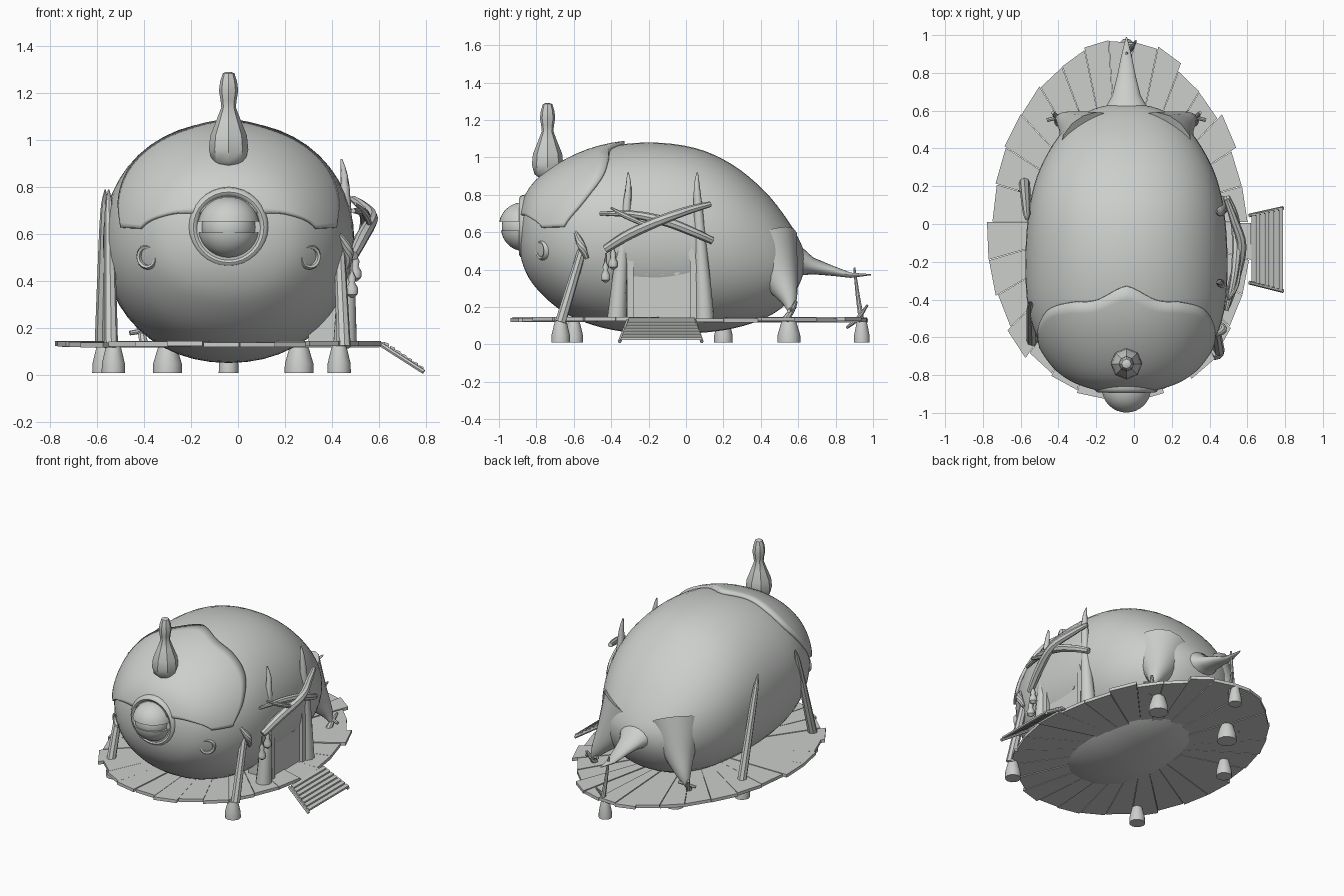
import bpy, bmesh, math, random
from mathutils import Vector, Matrix

random.seed(4)
cube = bpy.data.objects.get("Cube")
if cube:
    bpy.data.objects.remove(cube)

grey = bpy.data.materials.new("pale_grey")
grey.use_nodes = True
COLOUR = (0.6, 0.62, 0.6, 1)
grey.diffuse_color = COLOUR
grey.node_tree.nodes["Principled BSDF"].inputs["Base Color"].default_value = COLOUR
CX = -0.04


def finish(name, bm, smooth=True):
    bmesh.ops.recalc_face_normals(bm, faces=bm.faces)
    mesh = bpy.data.meshes.new(name)
    bm.to_mesh(mesh)
    bm.free()
    obj = bpy.data.objects.new(name, mesh)
    bpy.context.collection.objects.link(obj)
    mesh.materials.append(grey)
    if smooth:
        bpy.ops.object.select_all(action='DESELECT')
        obj.select_set(True)
        bpy.context.view_layer.objects.active = obj
        bpy.ops.object.shade_smooth_by_angle(angle=math.radians(40))
    return obj


def loft(name, rings, closed=True, caps=True):
    bm = bmesh.new()
    rows = [[bm.verts.new(p) for p in ring] for ring in rings]
    n = len(rows[0])
    for a, b in zip(rows, rows[1:]):
        for i in range(n if closed else n - 1):
            j = (i + 1) % n
            bm.faces.new((a[i], a[j], b[j], b[i]))
    if caps:
        bm.faces.new(rows[0])
        bm.faces.new(rows[-1])
    return finish(name, bm)


def spline(rows, s):
    # Catmull-Rom sample of equally spaced rows
    i = min(max(int(s), 0), len(rows) - 2)
    t = s - i
    a, b, c, d = (rows[min(max(k, 0), len(rows) - 1)] for k in range(i - 1, i + 3))
    return [0.5 * (2 * q + (r - p) * t + (2 * p - 5 * q + 4 * r - w) * t * t
                   + (3 * q - p - 3 * r + w) * t ** 3) for p, q, r, w in zip(a, b, c, d)]


def tube(name, points, radii, sides=8, steps=4):
    # Round tapered stick along a smooth path
    data = [(*p, r) for p, r in zip(points, radii)]
    count = (len(data) - 1) * steps
    samples = [spline(data, k / steps) for k in range(count + 1)]
    centres = [Vector(p[:3]) for p in samples]
    rings = []
    for k, c in enumerate(centres):
        d = centres[min(k + 1, count)] - centres[max(k - 1, 0)]
        q = d.to_track_quat('Z', 'Y')
        r = max(samples[k][3], 0.002)
        rings.append([c + q @ Vector((r * math.cos(a), r * math.sin(a), 0))
                      for a in (2 * math.pi * i / sides for i in range(sides))])
    return loft(name, rings)


def lathe(name, profile, place, sides=16):
    rings = [[place @ Vector((r * math.cos(a), r * math.sin(a), z))
              for a in (2 * math.pi * i / sides for i in range(sides))] for r, z in profile]
    return loft(name, rings)


def prism(name, outline, axis):
    # Polygon swept along an axis vector
    bm = bmesh.new()
    face = bm.faces.new([bm.verts.new(p) for p in outline])
    geo = bmesh.ops.extrude_face_region(bm, geom=[face])["geom"]
    bmesh.ops.translate(bm, vec=axis, verts=[v for v in geo if isinstance(v, bmesh.types.BMVert)])
    return finish(name, bm, False)


# Egg-shaped body: y, top, bottom, half width
BODY = [(-.90, .60, .56, .02), (-.87, .74, .42, .19), (-.80, .86, .30, .33), (-.65, .97, .17, .45),
        (-.45, 1.05, .09, .52), (-.20, 1.08, .055, .535), (.05, 1.05, .06, .52), (.25, .96, .085, .475),
        (.42, .82, .14, .39), (.54, .67, .22, .29), (.61, .55, .33, .17), (.64, .47, .43, .03)]


def skin(s, angle, grow=0.0):
    y, top, bottom, half = spline(BODY, s)
    c, n = math.cos(angle), math.sin(angle)
    fat = lambda v: math.copysign(abs(v) ** 0.95, v)
    return Vector((CX + (half + grow) * fat(n), y,
                   (top + bottom) / 2 + ((top - bottom) / 2 + grow) * fat(c)))


loft("body", [[skin(s / 4, math.tau * i / 48) for i in range(48)] for s in range(4 * len(BODY) - 3)])

# Scalloped hood over the forehead: front and back limits by angle
LIMITS = [(.6, 4.5), (.65, 4.2), (.75, 4.15), (1.0, 4.0), (1.6, 3.55), (2.3, 3.0)]
hood_rows = []
for k in range(-30, 31):
    front, back = spline(LIMITS, abs(k) / 6)
    hood_rows.append([skin(front + (back - front) * j / 14, math.radians(k * 2.75), .004) for j in range(15)])
hood = loft("hood", hood_rows, closed=False, caps=False)
shell = hood.modifiers.new("thickness", 'SOLIDIFY')
shell.thickness, shell.offset = 0.026, 0

# Gourd crest
lathe("crest", [(.03, .88), (.07, .91), (.084, .96), (.078, 1.02), (.05, 1.09), (.031, 1.14), (.034, 1.17),
                (.041, 1.21), (.036, 1.25), (.025, 1.285), (.012, 1.29)], Matrix.Translation((CX, -.74, 0)), 8)

# Beak with its round collar
face_out = Matrix.Translation((CX, -.86, .63)) @ Matrix.Rotation(math.radians(90), 4, 'X')
collar = [(.15 + .021 * math.cos(a), .032 * math.sin(a)) for a in (math.tau * k / 12 for k in range(13))]
lathe("beak_collar", collar, face_out, 32)


def ball(name, centre, size, cut=0):
    bm = bmesh.new()
    bmesh.ops.create_uvsphere(bm, u_segments=32, v_segments=20, radius=1)
    if cut:
        level = .02 / size[2]
        geo = bm.verts[:] + bm.edges[:] + bm.faces[:]
        bmesh.ops.bisect_plane(bm, geom=geo, plane_co=(0, 0, cut * level), plane_no=(0, 0, -cut), clear_outer=True)
        bmesh.ops.holes_fill(bm, edges=bm.edges)
    bmesh.ops.transform(bm, matrix=Matrix.Translation(centre) @ Matrix.Diagonal((*size, 1)), verts=bm.verts)
    finish(name, bm)


ball("mouth", (CX, -.87, .63), (.115, .115, .11))
ball("beak_upper", (CX, -.87, .635), (.132, .13, .125), 1)
ball("beak_lower", (CX, -.87, .628), (.13, .12, .128), -1)

# Cheek rings
for side, name in ((-1, "right_cheek"), (1, "left_cheek")):
    way = Vector((side * .5, -.85, -.05)).to_track_quat('Z', 'Y').to_matrix().to_4x4()
    spot = Matrix.Translation((CX + side * .335, -.755, .505)) @ way
    lathe(name, [(.052, -.05), (.054, .02), (.046, .032), (.036, .028), (.034, .012), (.004, .012)], spot, 20)

# Tail and stretched rear corners
tail_rings = []
for y, z, w, h in ((.50, .44, .20, .13), (.62, .445, .11, .075), (.68, .42, .075, .045), (.78, .395, .05, .028),
                   (.88, .37, .03, .014), (.99, .373, .003, .003)):
    tail_rings.append([Vector((CX + w * math.cos(a), y, z + h * math.sin(a)))
                       for a in (math.tau * i / 16 for i in range(16))])
loft("tail", tail_rings)
for side, name in ((-1, "right_corner"), (1, "left_corner")):
    tube(name, [(CX + side * x, y, z) for x, y, z in ((.18, .42, .52), (.26, .50, .36), (.33, .55, .24), (.37, .56, .16))],
         (.19, .105, .045, .008), 16)

# Deck of radial planks with ragged ends
COUNT = 30


def rim(angle, scale):
    y = math.sin(angle)
    return Vector((-.07 + .69 * scale * (1 - .1 * y) * math.cos(angle), .01 + .96 * scale * y, 0))


for k in range(COUNT):
    a, b = math.tau * k / COUNT, math.tau * (k + 1) / COUNT - .004
    reach = random.uniform(.96, 1.015) + (.05 if k in (15, 16) else 0)
    low = Vector((0, 0, .122 + random.uniform(-.004, .004)))
    prism("deck_plank", [rim(a, .36) + low, rim(a, reach) + low,
                         rim(b, reach + random.uniform(-.012, .012)) + low, rim(b, .36) + low], Vector((0, 0, .021)))

# Feet
for x, y, r in ((.43, -.67, .05), (-.53, -.60, .05), (.26, .55, .062), (-.30, .55, .062),
                (-.57, .20, .05), (CX, .94, .042)):
    lathe("foot", [(r, .01), (r * .98, .05), (r * .72, .105), (r * .6, .125)], Matrix.Translation((x, y, 0)), 12)

# Leaning stakes
for base, tip in (((.45, -.67, .12), (.42, -.47, .79)), ((-.54, -.62, .12), (-.55, -.41, .79)),
                  ((-.58, .22, .12), (-.565, .02, .79))):
    b, t = Vector(base), Vector(tip)
    tube("stake", [b, b.lerp(t, .4), b.lerp(t, .85), t], (.03, .026, .019, .003))
tube("stake_peg", [(.43, -.59, .60), (.47, -.56, .53), (.46, -.53, .46)], (.01, .022, .012))

# Tail post and corner pegs
tube("tail_post", [(-.02, .94, .12), (-.03, .92, .25), (-.04, .90, .41)], (.016, .012, .006))
tube("tail_peg", [(-.06, .86, .09), (-.02, .92, .14), (.01, .97, .21)], (.008, .013, .006))
for side in (-1, 1):
    tube("corner_peg", [(CX + side * .36, .53, .13), (CX + side * .37, .565, .18), (CX + side * .39, .59, .23)],
         (.02, .016, .008))
    tube("corner_pin", [(CX + side * .31, .58, .20), (CX + side * .42, .55, .18)], (.012, .01))

# Arched doorway
DY = -.13


def arch(x, half, top):
    spring = top - half * 1.05
    curve = [(x, DY + half * math.cos(a), spring + half * 1.05 * math.sin(a))
             for a in (math.pi * k / 16 for k in range(17))]
    return [Vector(p) for p in [(x, DY + half, .14)] + curve + [(x, DY - half, .14)]]


prism("door", arch(.30, .155, .585), Vector((.155, 0, 0)))
outer, inner = arch(.30, .185, .62), arch(.30, .152, .585)
depth = Vector((.18, 0, 0))
loft("door_frame", [outer, [p + depth for p in outer], [p + depth for p in inner], inner], False, False)
for y in (-.21, -.13, -.05):
    slot = [Vector((.454, y + .015 * math.cos(a), .44 + math.copysign(.055, math.sin(a)) + .015 * math.sin(a)))
            for a in (math.tau * (k + .5) / 12 for k in range(12))]
    prism("door_slot", slot, Vector((.006, 0, 0)))

# Door posts and crossed beams
for y0, y1 in ((-.37, -.31), (.10, .06)):
    tube("door_post", [(.455, y0, .13), (.46, y0 * .6 + y1 * .4, .45), (.455, y1, .80), (.44, y1, .92)],
         (.052, .036, .02, .004), 10)
tube("lower_beam", [(.49, -.43, .51), (.53, -.30, .59), (.57, -.12, .67), (.53, .02, .72), (.49, .13, .75)],
     (.022, .028, .026, .022, .015))
tube("upper_beam", [(.49, -.46, .70), (.53, -.28, .695), (.545, -.10, .655), (.53, .04, .60), (.49, .14, .555)],
     (.01, .02, .026, .024, .02))
tube("twig", [(.50, -.40, .73), (.54, -.33, .69), (.56, -.22, .64)], (.006, .014, .012))

# Hanging gourds
for x, y, z in ((.485, -.43, .33), (.50, -.39, .40)):
    lathe("hanging_gourd", [(.006, z), (.024, z + .015), (.026, z + .04), (.013, z + .065), (.017, z + .085),
                            (.005, z + .11), (.004, z + .16)], Matrix.Translation((x, y, 0)), 10)

# Boarding ramp with slats
for near, far in ((-.31, -.355), (.045, .085)):
    tube("ramp_rail", [(.61, near, .13), (.79, far, .015)], (.01, .01), 6, 1)
for k in range(7):
    f = (k + .5) / 7
    x, z, half = .62 + .17 * f, .135 - .115 * f, .175 + .045 * f
    prism("ramp_slat", [Vector((x - .011, DY - half, z + .004)), Vector((x + .011, DY - half, z - .004)),
                        Vector((x + .011, DY + half, z - .004)), Vector((x - .011, DY + half, z + .004))],
          Vector((0, 0, .012)))
